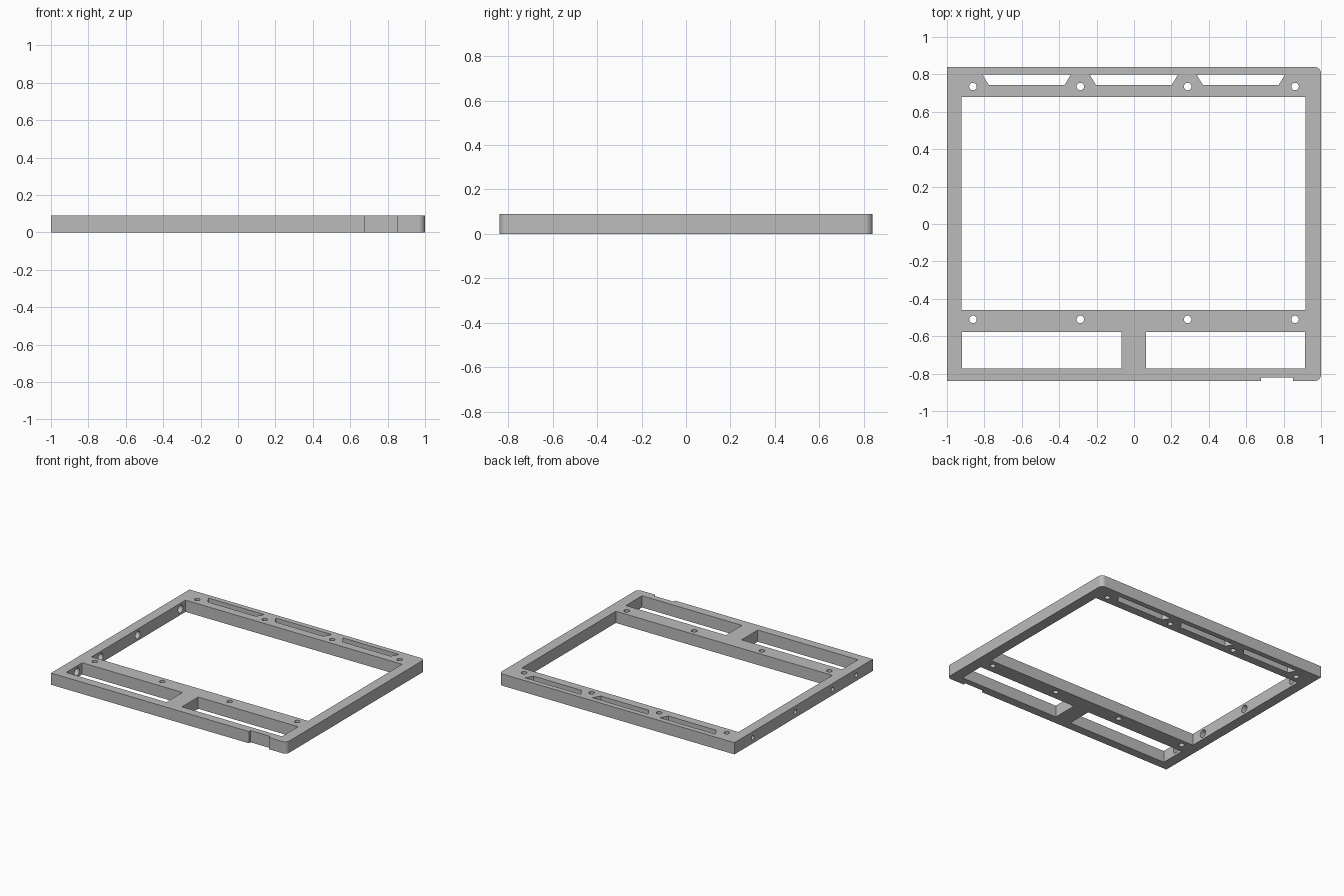
import bpy, bmesh, math
from mathutils import Matrix, Vector

cube = bpy.data.objects.get("Cube")
if cube:
    bpy.data.objects.remove(cube, do_unlink=True)

HEIGHT, HALF_X, HALF_Y, CORNER = 0.09, 1.0, 0.84, 0.035

grey = bpy.data.materials.new("plain grey")
grey.use_nodes = True
grey.diffuse_color = (0.5, 0.5, 0.5, 1)
grey.node_tree.nodes["Principled BSDF"].inputs["Base Color"].default_value = (0.5, 0.5, 0.5, 1)


def prism(bm, points, z0, z1):
    """Upright prism over a counter-clockwise outline."""
    base = bm.faces.new([bm.verts.new((x, y, z0)) for x, y in points])
    out = bmesh.ops.extrude_face_region(bm, geom=[base])
    top = [v for v in out["geom"] if isinstance(v, bmesh.types.BMVert)]
    bmesh.ops.translate(bm, verts=top, vec=(0, 0, z1 - z0))


def cylinder(bm, centre, radius, depth, rotation=Matrix()):
    bmesh.ops.create_cone(bm, cap_ends=True, segments=32, radius1=radius, radius2=radius,
                          depth=depth, matrix=Matrix.Translation(centre) @ rotation)


def rect(x0, x1, y0, y1):
    return [(x0, y0), (x1, y0), (x1, y1), (x0, y1)]


def arc(cx, cy, start):
    angles = [math.radians(start + 90 * i / 8) for i in range(9)]
    return [(cx + CORNER * math.cos(a), cy + CORNER * math.sin(a)) for a in angles]


def make_object(name, bm):
    bmesh.ops.recalc_face_normals(bm, faces=bm.faces)
    mesh = bpy.data.meshes.new(name)
    bm.to_mesh(mesh)
    bm.free()
    obj = bpy.data.objects.new(name, mesh)
    bpy.context.collection.objects.link(obj)
    return obj


# Plate outline: two rounded corners on one side and a shallow notch in the front edge
NOTCH_Y = -0.82
outline = [(-HALF_X, -HALF_Y), (0.68, -HALF_Y), (0.68, NOTCH_Y), (0.85, NOTCH_Y), (0.85, -HALF_Y)]
outline += arc(HALF_X - CORNER, -HALF_Y + CORNER, -90)
outline += arc(HALF_X - CORNER, HALF_Y - CORNER, 0)
outline.append((-HALF_X, HALF_Y))
bm = bmesh.new()
prism(bm, outline, 0, HEIGHT)
frame = make_object("frame", bm)
frame.data.materials.append(grey)

# Vertical openings: main window, two front windows, three tapered slots, screw holes
bm = bmesh.new()
low, high = -0.1, HEIGHT + 0.1
prism(bm, rect(-0.922, 0.918, -0.46, 0.68), low, high)
prism(bm, rect(-0.92, -0.068, -0.773, -0.577), low, high)
prism(bm, rect(0.065, 0.915, -0.773, -0.577), low, high)
for x in (-0.574, -0.001, 0.571):
    prism(bm, [(x - 0.203, 0.744), (x + 0.203, 0.744), (x + 0.237, 0.8), (x - 0.237, 0.8)], low, high)
for x in (-0.861, -0.287, 0.287, 0.861):
    for y in (0.735, -0.51):
        cylinder(bm, (x, y, HEIGHT / 2), 0.02, 0.4)
cutters = [make_object("opening_cutter", bm)]

# Sideways bolt holes through one side rail, wider on the inner face
turn = Matrix.Rotation(math.pi / 2, 4, "Y")
for name, x, radius, depth in (("bore_cutter", -0.96, 0.016, 0.14),
                               ("counterbore_cutter", -0.92, 0.029, 0.08)):
    bm = bmesh.new()
    for y in (0.62, 0.10, -0.35, -0.64):
        cylinder(bm, Vector((x, y, HEIGHT / 2)), radius, depth, turn)
    cutters.append(make_object(name, bm))

# Cut everything out and bake the result
for cutter in cutters:
    cutter.hide_render = True
    mod = frame.modifiers.new(cutter.name, "BOOLEAN")
    mod.operation = "DIFFERENCE"
    mod.solver = "EXACT"
    mod.object = cutter
bpy.context.view_layer.update()
baked = bpy.data.meshes.new_from_object(frame.evaluated_get(bpy.context.evaluated_depsgraph_get()))
frame.modifiers.clear()
frame.data = baked
for cutter in cutters:
    bpy.data.objects.remove(cutter, do_unlink=True)
baked.materials.clear()
baked.materials.append(grey)
for poly in baked.polygons:
    poly.material_index = 0

bpy.ops.object.select_all(action="DESELECT")
frame.select_set(True)
bpy.context.view_layer.objects.active = frame
bpy.ops.object.shade_smooth_by_angle(angle=math.radians(30))
